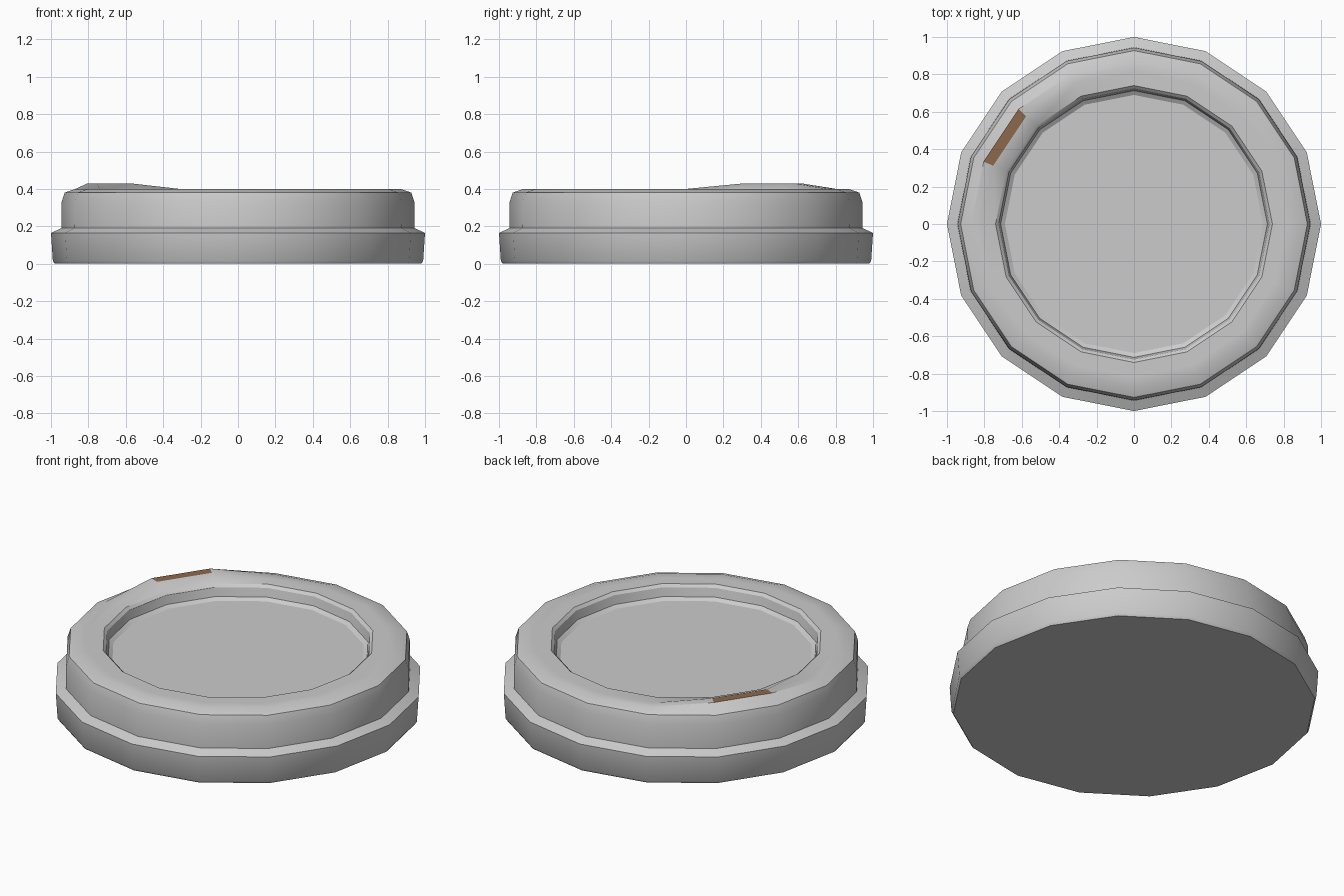
import bpy, bmesh
from math import cos, sin, pi, radians

if "Cube" in bpy.data.objects:
    bpy.data.objects.remove(bpy.data.objects["Cube"])

SIDES = 16
SPOUT = (6, 7)          # columns at 135 and 157.5 degrees
TOP_OUT, TOP_MID = 6, 7  # profile rings that rise for the spout

# Cross-section (radius, height), outside bottom to recessed floor
PROFILE = [
    (0.98, 0.0), (0.99, 0.015), (1.0, 0.165), (0.945, 0.19),
    (0.943, 0.33), (0.927, 0.38), (0.87, 0.40), (0.815, 0.40),
    (0.74, 0.40), (0.724, 0.385), (0.713, 0.335), (0.69, 0.32),
]


def point(ring, col):
    r, z = PROFILE[ring]
    if ring in (TOP_OUT, TOP_MID) and col in SPOUT:
        z = 0.43
    a = 2 * pi * col / SIDES
    return (r * cos(a), r * sin(a), z)


def add_object(name, bm):
    bmesh.ops.recalc_face_normals(bm, faces=bm.faces)
    mesh = bpy.data.meshes.new(name)
    bm.to_mesh(mesh)
    bm.free()
    obj = bpy.data.objects.new(name, mesh)
    bpy.context.collection.objects.link(obj)
    return obj


# Lid body: revolved profile with a raised drinking spout
bm = bmesh.new()
rings = [[bm.verts.new(point(i, c)) for c in range(SIDES)]
         for i in range(len(PROFILE))]
for i in range(len(PROFILE) - 1):
    for c in range(SIDES):
        if i == TOP_OUT and c == SPOUT[0]:
            continue  # filled by the sip opening
        d = (c + 1) % SIDES
        bm.faces.new((rings[i][c], rings[i][d], rings[i + 1][d], rings[i + 1][c]))
bm.faces.new(rings[-1])
bm.faces.new(rings[0][::-1])
lid = add_object("lid", bm)
bpy.context.view_layer.objects.active = lid
lid.select_set(True)
bpy.ops.object.shade_smooth_by_angle(angle=radians(30))

# Brown sip opening on top of the spout
bm = bmesh.new()
a, b = SPOUT
bm.faces.new([bm.verts.new(point(r, c)) for r, c in
              ((TOP_OUT, a), (TOP_OUT, b), (TOP_MID, b), (TOP_MID, a))])
bm.normal_update()
if bm.faces[:][0].normal.z < 0:
    bmesh.ops.reverse_faces(bm, faces=bm.faces[:])
mesh = bpy.data.meshes.new("sip_opening")
bm.to_mesh(mesh)
bm.free()
sip = bpy.data.objects.new("sip_opening", mesh)
bpy.context.collection.objects.link(sip)
brown = bpy.data.materials.new("brown")
brown.diffuse_color = (0.27, 0.14, 0.07, 1)
brown.use_nodes = True
brown.node_tree.nodes["Principled BSDF"].inputs["Base Color"].default_value = brown.diffuse_color
mesh.materials.append(brown)
